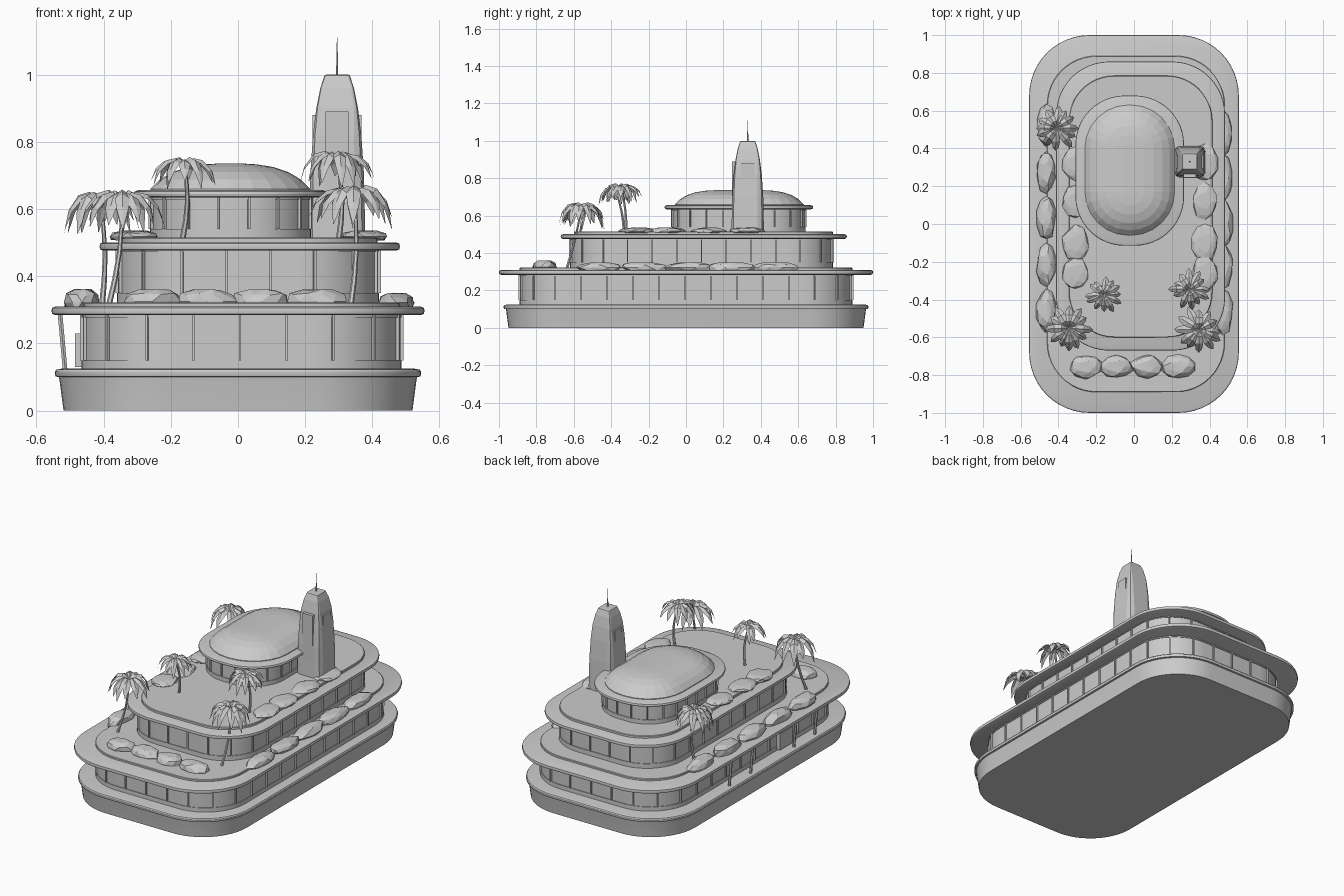
import bpy, bmesh, math, random
from mathutils import Vector, Matrix

random.seed(4)
cube = bpy.data.objects.get("Cube")
if cube:
    bpy.data.objects.remove(cube, do_unlink=True)

grey = bpy.data.materials.new("plain grey")
grey.use_nodes = True
grey.diffuse_color = (0.6, 0.6, 0.6, 1)
grey.node_tree.nodes["Principled BSDF"].inputs["Base Color"].default_value = (0.6, 0.6, 0.6, 1)


def finish(name, bm, smooth=True):
    bmesh.ops.recalc_face_normals(bm, faces=bm.faces)
    mesh = bpy.data.meshes.new(name)
    bm.to_mesh(mesh)
    bm.free()
    mesh.materials.append(grey)
    obj = bpy.data.objects.new(name, mesh)
    bpy.context.collection.objects.link(obj)
    if smooth:
        bpy.ops.object.select_all(action='DESELECT')
        obj.select_set(True)
        bpy.context.view_layer.objects.active = obj
        bpy.ops.object.shade_smooth_by_angle(angle=math.radians(30))
    return obj


def outline(cx, cy, hx, hy, r, seg):
    """Rounded rectangle, counter-clockwise."""
    pts = []
    for q, (sx, sy) in enumerate(((1, 1), (-1, 1), (-1, -1), (1, -1))):
        for i in range(seg + 1):
            a = (q + i / seg) * math.pi / 2
            pts.append(Vector((cx + sx * (hx - r) + r * math.cos(a),
                               cy + sy * (hy - r) + r * math.sin(a))))
    return pts


def slab(name, box, r, profile, seg=12, smooth=True):
    """Stack rounded rectangles; profile holds (inset, z) pairs."""
    x0, x1, y0, y1 = box
    bm = bmesh.new()
    rings = []
    for inset, z in profile:
        pts = outline((x0 + x1) / 2, (y0 + y1) / 2, (x1 - x0) / 2 - inset,
                      (y1 - y0) / 2 - inset, max(r - inset, 0.008), seg)
        rings.append([bm.verts.new((p.x, p.y, z)) for p in pts])
    for a, b in zip(rings, rings[1:]):
        for i in range(len(a)):
            j = (i + 1) % len(a)
            bm.faces.new((a[i], a[j], b[j], b[i]))
    bm.faces.new(rings[0])
    bm.faces.new(rings[-1])
    return finish(name, bm, smooth)


def add_box(bm, centre, size, angle=0):
    m = Matrix.Translation(centre) @ Matrix.Rotation(angle, 4, 'Z') @ Matrix.Diagonal((*size, 1))
    bmesh.ops.create_cube(bm, size=1, matrix=m)


def roof(name, box, r, z, t):
    slab(name, box, r, [(0.012, z), (0.002, z + 0.004), (0, z + t / 2),
                        (0.002, z + t - 0.004), (0.012, z + t)])


def glazed_wall(name, box, r, z0, z1, count):
    """Wall with a sill, a recessed glass band and evenly spaced mullions."""
    sill = z0 + 0.03
    slab(name, box, r, [(0, z0), (0, sill), (0.004, sill), (0.004, z1 - 0.012),
                        (0, z1 - 0.012), (0, z1)])
    x0, x1, y0, y1 = box
    pts = outline((x0 + x1) / 2, (y0 + y1) / 2, (x1 - x0) / 2, (y1 - y0) / 2, r, 16)
    pts.append(pts[0])
    step = sum((b - a).length for a, b in zip(pts, pts[1:])) / count
    bm = bmesh.new()
    left = step / 2
    for a, b in zip(pts, pts[1:]):
        d = b - a
        while left < d.length:
            p = a + d.normalized() * left
            add_box(bm, (p.x, p.y, (sill + z1) / 2), (0.007, 0.01, z1 - sill),
                    math.atan2(d.y, d.x))
            left += step
        left -= d.length
    finish(name + "_mullions", bm, False)


# Base and three set-back storeys
slab("base", (-0.545, 0.545, -0.975, 0.975), 0.32,
     [(0.026, 0), (0.014, 0.09), (0.012, 0.1), (0.002, 0.102), (0, 0.108),
      (0, 0.116), (0.004, 0.122), (0.02, 0.125)])
glazed_wall("lower_wall", (-0.465, 0.487, -0.89, 0.89), 0.27, 0.12, 0.29, 36)
roof("lower_roof", (-0.555, 0.555, -1, 1), 0.32, 0.284, 0.026)
slab("lower_terrace", (-0.46, 0.48, -0.89, 0.89), 0.26, [(0, 0.3), (0, 0.319), (0.003, 0.322)])
glazed_wall("middle_wall", (-0.36, 0.42, -0.62, 0.785), 0.24, 0.32, 0.485, 30)
roof("middle_roof", (-0.412, 0.482, -0.67, 0.86), 0.28, 0.476, 0.025)
slab("middle_terrace", (-0.345, 0.415, -0.6, 0.785), 0.24, [(0, 0.49), (0, 0.512), (0.003, 0.515)])
glazed_wall("upper_wall", (-0.262, 0.217, -0.075, 0.64), 0.21, 0.51, 0.64, 22)
roof("upper_roof", (-0.31, 0.265, -0.115, 0.68), 0.26, 0.634, 0.022)
slab("dome", (-0.26, 0.215, -0.06, 0.63), 0.23,
     [(0, 0.65), (0, 0.66), (0.028, 0.688), (0.065, 0.71), (0.11, 0.725),
      (0.16, 0.733), (0.21, 0.736)], 6, False)

# Tower with panels and mast
slab("tower", (0.215, 0.375, 0.247, 0.413), 0.03,
     [(-0.004, 0.51), (0, 0.7), (0.008, 0.82), (0.018, 0.9), (0.03, 0.96),
      (0.042, 0.997), (0.047, 1.0)], 2, False)
bm = bmesh.new()
add_box(bm, (0.295, 0.27, 0.7), (0.068, 0.05, 0.38))
for x in (0.24, 0.35):
    add_box(bm, (x, 0.33, 0.695), (0.036, 0.07, 0.37))
finish("tower_panels", bm, False)
bm = bmesh.new()
bmesh.ops.create_cone(bm, cap_ends=True, segments=6, radius1=0.004, radius2=0.001, depth=0.12,
                      matrix=Matrix.Translation((0.295, 0.33, 1.05)))
finish("mast", bm, False)


# Boulders bordering the terraces
def boulder(name, x, y, z, sx, sy, sz):
    bm = bmesh.new()
    bmesh.ops.create_icosphere(bm, subdivisions=2, radius=1)
    for v in bm.verts:
        v.co *= random.uniform(0.86, 1.06)
        v.co.z = max(min(v.co.z, 0.8), -0.5)
        v.co = Vector((x + v.co.x * sx / 2, y + v.co.y * sy / 2, z + v.co.z * sz))
    bmesh.ops.dissolve_limit(bm, angle_limit=0.2, verts=bm.verts, edges=bm.edges)
    finish(name, bm, False)


for i in range(4):
    boulder("front_boulder", -0.255 + 0.163 * i, -0.755, 0.325, 0.18, 0.13, 0.045)
for i in range(5):
    boulder("right_boulder", -0.465, 0.52 - 0.245 * i, 0.322, 0.105, 0.235, 0.05)
    boulder("left_boulder", 0.47, 0.48 - 0.235 * i, 0.322, 0.11, 0.26, 0.035)
for y in (0.32, 0.12, -0.1, -0.26):
    boulder("upper_right_boulder", -0.31, y, 0.518, 0.145, 0.19, 0.022)
    boulder("upper_left_boulder", 0.375, y, 0.518, 0.14, 0.2, 0.022)


# Palms: bent trunk and a crown of folded, drooping fronds
def palm(base, top, size):
    bm = bmesh.new()
    a, b = Vector(base), Vector(top)
    rings = []
    for i in range(5):
        t = i / 4
        c = a.lerp(b, t) + Vector((0.012, 0.008, 0)) * math.sin(math.pi * t)
        rad = 0.009 - 0.004 * t
        rings.append([bm.verts.new(c + Vector((math.cos(k * math.pi / 3), math.sin(k * math.pi / 3), 0)) * rad)
                      for k in range(6)])
    for r0, r1 in zip(rings, rings[1:]):
        for k in range(6):
            bm.faces.new((r0[k], r0[(k + 1) % 6], r1[(k + 1) % 6], r1[k]))
    finish("palm_trunk", bm)
    bm = bmesh.new()
    spine = ((0, 0, 0.05), (0.3, 0.2, 0.14), (0.6, 0.12, 0.17), (0.85, -0.2, 0.13), (1, -0.75, 0.01))
    count = 12
    for f in range(count):
        ang = f * math.tau / count + random.uniform(-0.15, 0.15)
        out = Vector((math.cos(ang), math.sin(ang), 0))
        side = Vector((-out.y, out.x, 0))
        reach = size * random.uniform(0.8, 1.05)
        droop = random.uniform(0.6, 1.1)
        rows = []
        for u, h, w in spine:
            c = b + out * u * reach + Vector((0, 0, h * size * droop))
            low = Vector((0, 0, -0.6 * w * size))
            rows.append([bm.verts.new(c + side * w * size + low), bm.verts.new(c),
                         bm.verts.new(c - side * w * size + low)])
        for r0, r1 in zip(rows, rows[1:]):
            for k in range(2):
                bm.faces.new((r0[k], r0[k + 1], r1[k + 1], r1[k]))
    finish("palm_crown", bm, False)


palm((-0.405, 0.5, 0.31), (-0.41, 0.51, 0.625), 0.125)
palm((-0.385, -0.61, 0.31), (-0.345, -0.55, 0.63), 0.13)
palm((-0.165, -0.33, 0.51), (-0.16, -0.375, 0.735), 0.1)
palm((0.3, -0.32, 0.51), (0.295, -0.345, 0.75), 0.11)
palm((0.335, -0.64, 0.31), (0.345, -0.56, 0.645), 0.13)

# Side entrance with leaning posts
bm = bmesh.new()
add_box(bm, (-0.47, -0.27, 0.18), (0.03, 0.12, 0.1))
finish("side_entrance", bm, False)
for y in (0.32, 0.115, -0.3, -0.5):
    bm = bmesh.new()
    bmesh.ops.create_cone(bm, cap_ends=True, segments=6, radius1=0.008, radius2=0.008, depth=0.17)
    for v in bm.verts:
        v.co += Vector((-0.522 - 0.09 * v.co.z, y, 0.205))
    finish("entrance_post", bm)
